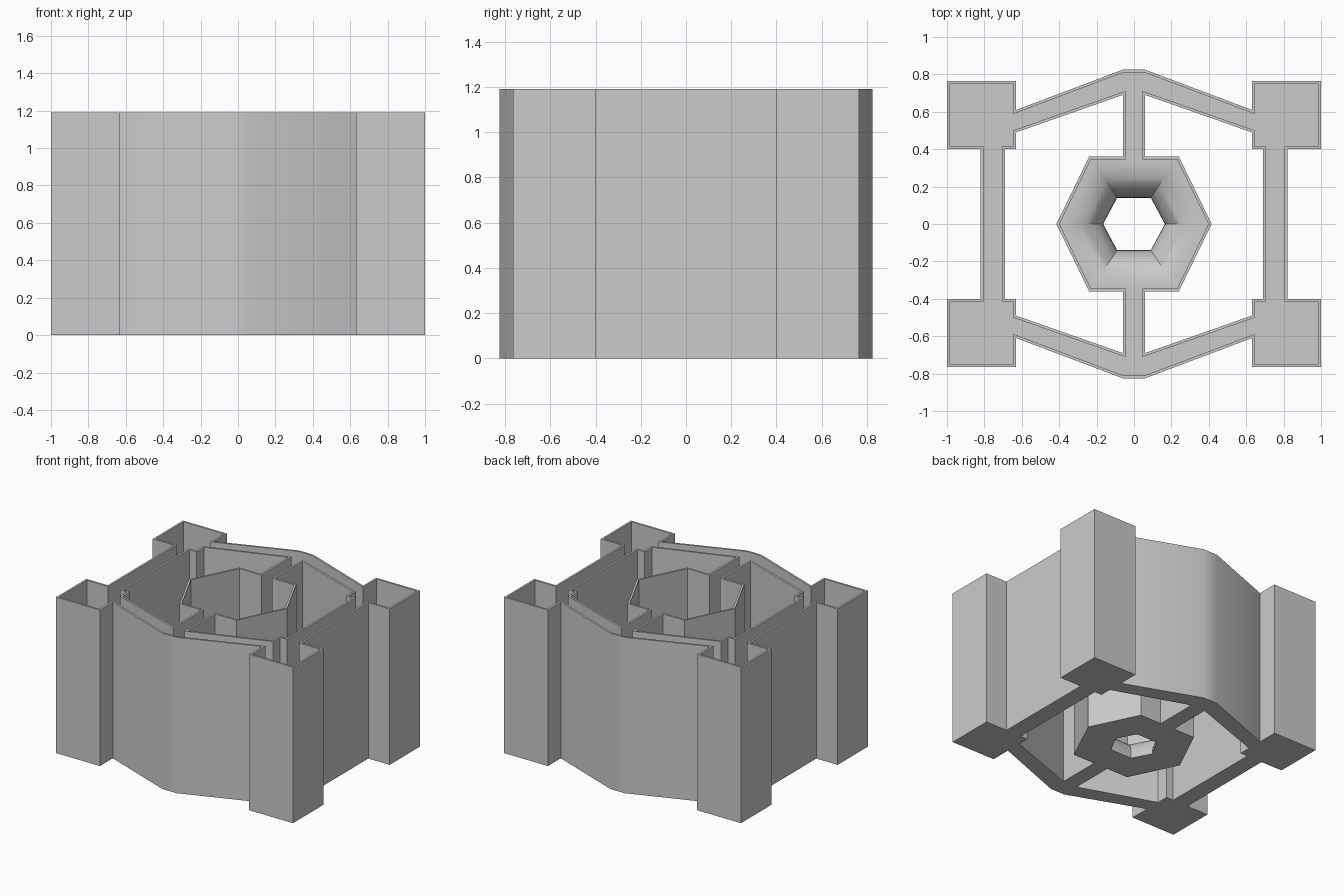
import bpy, bmesh, math
from mathutils import Vector
from mathutils.geometry import tessellate_polygon

if "Cube" in bpy.data.objects:
    bpy.data.objects.remove(bpy.data.objects["Cube"])

H, FLOOR, WALL = 1.19, 0.2, 0.015
bm = bmesh.new()


def flip(pts, sx, sy):
    return [(x * sx, y * sy) for x, y in pts]


def offset(loop, d):
    """Mitred offset to the left of the loop direction."""
    out, n = [], len(loop)
    for i in range(n):
        a, b, c = (Vector(loop[(i + k) % n]) for k in (-1, 0, 1))
        u, v = (b - a).normalized(), (c - b).normalized()
        n1, n2 = Vector((-u.y, u.x)), Vector((-v.y, v.x))
        out.append(tuple(b + (n1 + n2) * d / (1 + n1.dot(n2))))
    return out


def ring(loop, z):
    return [bm.verts.new((x, y, z)) for x, y in loop]


def bridge(a, b):
    for i in range(len(a)):
        j = (i + 1) % len(a)
        bm.faces.new((a[i], a[j], b[j], b[i]))


def fill(rings):
    flat = [v for r in rings for v in r]
    for tri in tessellate_polygon([[v.co for v in r] for r in rings]):
        bm.faces.new([flat[i] for i in tri])


# Outer outline (anticlockwise) from one mirrored quarter
q = [(0.82, 0.4), (1, 0.4), (1, 0.765), (0.63, 0.765), (0.63, 0.61), (0.06, 0.825)]
outer = q + flip(q, -1, 1)[::-1] + flip(q, -1, -1) + flip(q, 1, -1)[::-1]

# Side openings (clockwise), between the arms, columns and hub
w = [(0.24, 0.36), (0.06, 0.36), (0.06, 0.69), (0.63, 0.49), (0.63, 0.4), (0.69, 0.4)]
right = [(0.415, 0)] + w + flip(w, 1, -1)[::-1]
left = flip(right, -1, 1)[::-1]

# Thin walls around the outline and both openings
bottoms, floors = [], []
for loop in (outer, right, left):
    inner = offset(loop, WALL)
    b, t = ring(loop, 0), ring(loop, H)
    it, f = ring(inner, H), ring(inner, FLOOR)
    bridge(b, t)
    bridge(t, it)
    bridge(it, f)
    bottoms.append(b)
    floors.append(f)

# Flared hexagonal hole through the hub floor
small = [(0.165, 0), (0.09, -0.14), (-0.09, -0.14), (-0.165, 0), (-0.09, 0.14), (0.09, 0.14)]
large = [(0.385, 0), (0.22, -0.335), (-0.22, -0.335), (-0.385, 0), (-0.22, 0.335), (0.22, 0.335)]
prev, STEPS = None, 10
for k in range(STEPS + 1):
    a = math.pi / 2 * k / STEPS
    s = 1 - math.cos(a)
    r = ring([(p[0] + (g[0] - p[0]) * s, p[1] + (g[1] - p[1]) * s)
              for p, g in zip(small, large)], FLOOR * math.sin(a))
    if prev:
        bridge(prev, r)
    else:
        bottoms.append(r)
    prev = r
floors.append(prev)

# Underside and inner floor
fill(bottoms)
fill(floors)
bmesh.ops.recalc_face_normals(bm, faces=bm.faces)

me = bpy.data.meshes.new("hollow_frame")
bm.to_mesh(me)
bm.free()
ob = bpy.data.objects.new("hollow_frame", me)
bpy.context.collection.objects.link(ob)
bpy.context.view_layer.objects.active = ob
ob.select_set(True)
bpy.ops.object.shade_smooth_by_angle(angle=math.radians(30))
